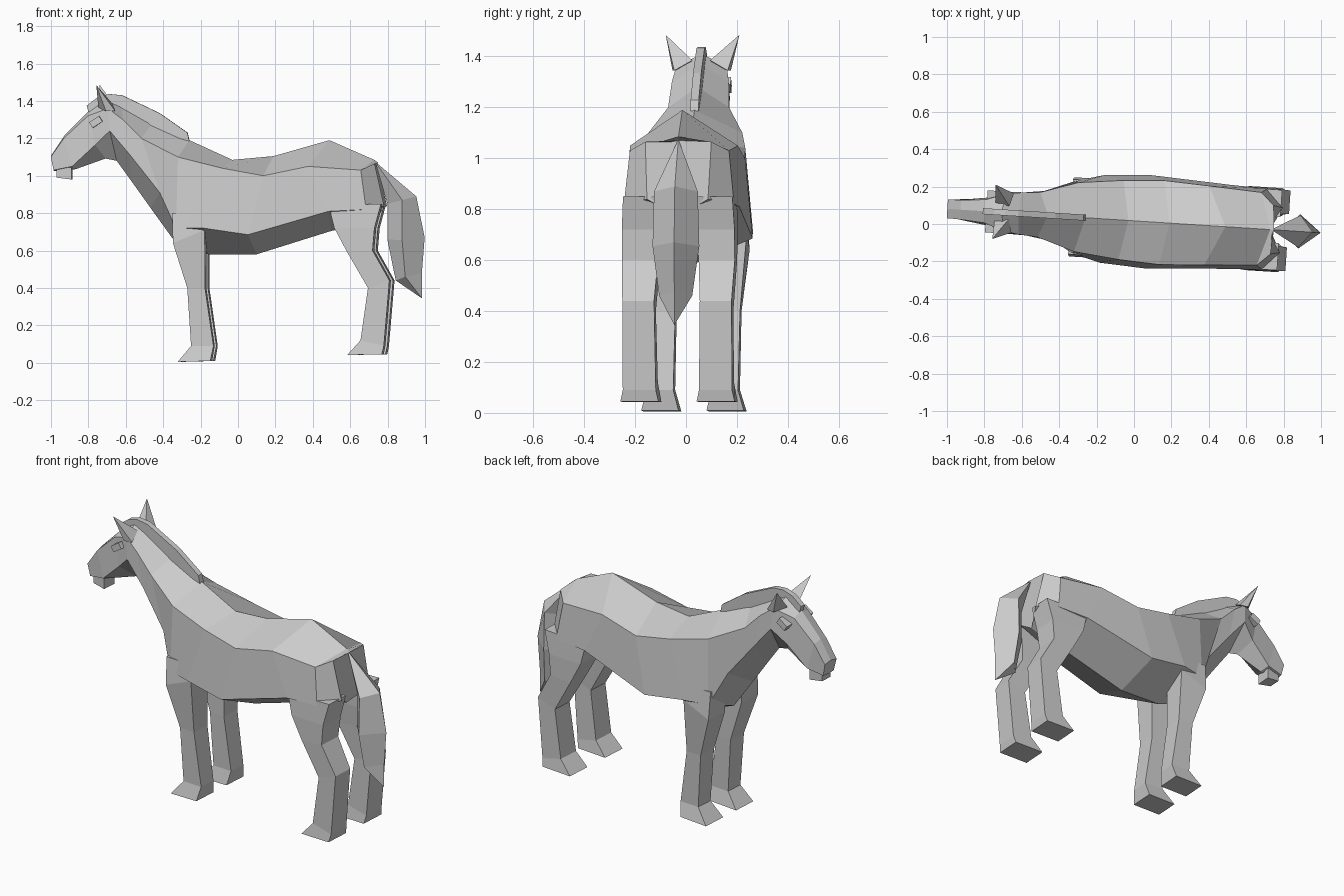
import bpy, bmesh, math
from mathutils import Matrix, Vector

cube = bpy.data.objects.get("Cube")
if cube:
    bpy.data.objects.remove(cube, do_unlink=True)

grey = bpy.data.materials.new("plain_grey")
grey.use_nodes = True
GREY = (0.6, 0.6, 0.6, 1.0)
grey.diffuse_color = GREY
grey.node_tree.nodes["Principled BSDF"].inputs["Base Color"].default_value = GREY

# The horse looks along -x and stands slightly turned about z
POSE = Matrix.Translation((0, 0.017, 0)) @ Matrix.Rotation(-0.064, 4, 'Z')


def finish(name, bm):
    bmesh.ops.recalc_face_normals(bm, faces=bm.faces)
    bm.transform(POSE)
    mesh = bpy.data.meshes.new(name)
    bm.to_mesh(mesh)
    bm.free()
    mesh.materials.append(grey)
    obj = bpy.data.objects.new(name, mesh)
    bpy.context.collection.objects.link(obj)
    return obj


def loft(name, rings, start=None, tip=None):
    """Bridge rings of points; ends are capped or drawn to a point."""
    bm = bmesh.new()
    loops = [[bm.verts.new(p) for p in ring] for ring in rings]
    n = len(loops[0])
    for a, b in zip(loops, loops[1:]):
        for i in range(n):
            j = (i + 1) % n
            bm.faces.new((a[i], a[j], b[j], b[i]))
    for loop, point in ((loops[0], start), (loops[-1], tip)):
        if point is None:
            bm.faces.new(loop)
        else:
            v = bm.verts.new(point)
            for i in range(n):
                bm.faces.new((loop[i], loop[(i + 1) % n], v))
    return finish(name, bm)


# Body, neck and head: top (x, z), upper side (x, z, half width),
# lower side (x, z, half width), bottom (x, z), from muzzle to rump
BODY = [
    ((-1.00, 1.11), (-1.00, 1.10, .050), (-0.985, 1.03, .045), (-0.985, 1.025)),
    ((-0.93, 1.215), (-0.93, 1.20, .052), (-0.885, 1.05, .060), (-0.87, 1.035)),
    ((-0.80, 1.345), (-0.80, 1.32, .062), (-0.76, 1.165, .078), (-0.71, 1.092)),
    ((-0.71, 1.41), (-0.69, 1.36, .100), (-0.68, 1.24, .112), (-0.65, 1.08)),
    ((-0.62, 1.37), (-0.61, 1.30, .112), (-0.57, 1.11, .115), (-0.57, 0.97)),
    ((-0.46, 1.28), (-0.51, 1.20, .120), (-0.41, 0.91, .140), (-0.47, 0.83)),
    ((-0.26, 1.19), (-0.31, 1.10, .185), (-0.32, 0.72, .195), (-0.34, 0.65)),
    ((-0.03, 1.085), (-0.07, 1.04, .212), (-0.17, 0.72, .235), (-0.16, 0.58)),
    ((0.19, 1.105), (0.15, 1.00, .225), (0.07, 0.685, .250), (0.10, 0.58)),
    ((0.49, 1.19), (0.39, 1.05, .212), (0.50, 0.81, .225), (0.50, 0.705)),
    ((0.73, 1.085), (0.67, 1.03, .195), (0.70, 0.82, .217), (0.62, 0.73)),
    ((0.75, 1.07), (0.74, 1.065, .130), (0.79, 0.84, .120), (0.73, 0.77)),
]


def body_ring(top, up, low, bot):
    return [(top[0], 0, top[1]), (up[0], up[2], up[1]), (low[0], low[2], low[1]),
            (bot[0], 0, bot[1]), (low[0], -low[2], low[1]), (up[0], -up[2], up[1])]


loft("body_neck_and_head", [body_ring(*s) for s in BODY])

# Lower lip
loft("lower_lip", [[(x, -w, z0), (x, w, z0), (x, w, z1), (x, -w, z1)]
                   for x, w, z0, z1 in ((-0.97, .036, 0.99, 1.05),
                                        (-0.89, .045, 0.98, 1.07))])

# Legs: x and z of the front edge, x and z of the back edge, inner y, outer y
FRONT_LEG = [
    (-0.34, 0.80, -0.16, 0.80, .07, .200),
    (-0.335, 0.64, -0.165, 0.71, .07, .212),
    (-0.26, 0.40, -0.165, 0.40, .07, .185),
    (-0.24, 0.09, -0.12, 0.09, .075, .180),
    (-0.31, 0.005, -0.135, 0.01, .055, .202),
]
HIND_LEG = [
    (0.50, 0.84, 0.78, 0.85, .07, .215),
    (0.53, 0.72, 0.745, 0.72, .07, .222),
    (0.60, 0.59, 0.735, 0.60, .08, .222),
    (0.71, 0.40, 0.825, 0.44, .09, .215),
    (0.67, 0.12, 0.795, 0.09, .085, .215),
    (0.60, 0.042, 0.785, 0.045, .075, .225),
]
for part, sections in (("front_leg", FRONT_LEG), ("hind_leg", HIND_LEG)):
    for side, s in (("left", -1), ("right", 1)):
        loft(f"{part}_{side}", [[(xf, s * yi, zf), (xf, s * yo, zf),
                                 (xb, s * yo, zb), (xb, s * yi, zb)]
                                for xf, zf, xb, zb, yi, yo in sections])

# Tail: diamond sections of front (x, z), side (x, z, half width), back (x, z)
TAIL = [
    ((0.80, 0.85), (0.885, 0.87, .086), (0.955, 0.89)),
    ((0.80, 0.66), (0.885, 0.655, .092), (1.00, 0.67)),
    ((0.845, 0.44), (0.90, 0.46, .065), (0.985, 0.48)),
]
loft("tail", [[(f[0], 0, f[1]), (m[0], m[2], m[1]), (b[0], 0, b[1]), (m[0], -m[2], m[1])]
              for f, m, b in TAIL], start=(0.735, 0, 1.075), tip=(0.985, 0, 0.345))

# Mane: thin upright plate along the crest
MANE = [(-0.81, 1.375), (-0.75, 1.42), (-0.69, 1.437), (-0.62, 1.43), (-0.42, 1.335),
        (-0.27, 1.23), (-0.26, 1.185), (-0.46, 1.24), (-0.62, 1.33), (-0.72, 1.38), (-0.80, 1.34)]
loft("mane", [[(x, y, z) for x, z in MANE] for y in (-.016, .016)])

for side, s in (("left", -1), ("right", 1)):
    # Ears: four-sided spikes leaning outward
    base = [(-0.745, .05, 1.365), (-0.70, .115, 1.345), (-0.65, .105, 1.345), (-0.67, .035, 1.385)]
    loft(f"ear_{side}", [[(x, s * y, z) for x, y, z in base]], tip=(-0.75, s * .145, 1.485))
    # Eyes: small tilted blocks
    bm = bmesh.new()
    bmesh.ops.create_cube(bm, size=1)
    bm.transform(Matrix.Translation((-0.755, s * .09, 1.288))
                 @ Matrix.Rotation(math.radians(-33), 4, 'Y')
                 @ Matrix.Diagonal((0.063, 0.045, 0.036, 1)))
    finish(f"eye_{side}", bm)
